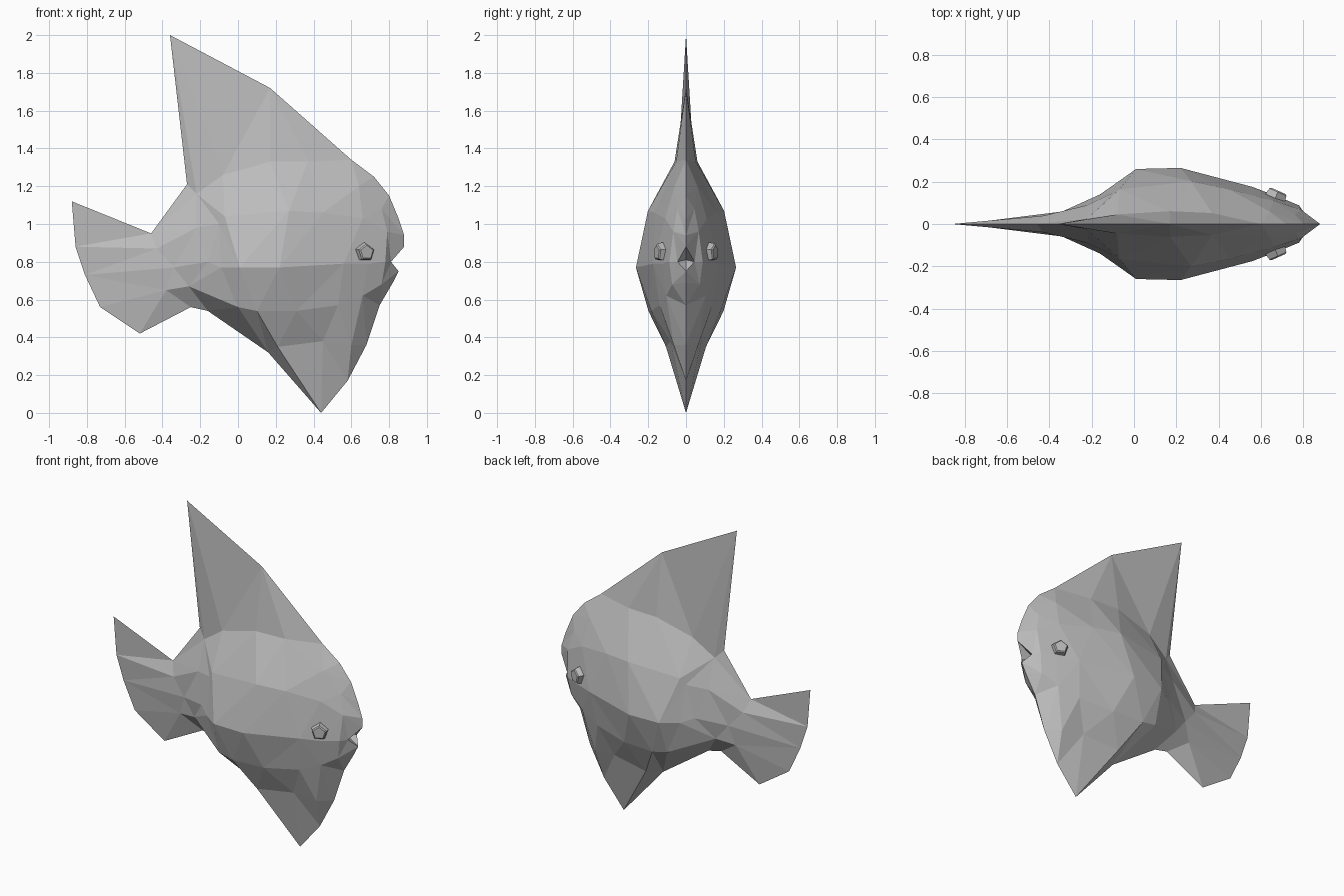
import bpy
import bmesh
from mathutils import Vector

default_cube = bpy.data.objects.get("Cube")
if default_cube:
    bpy.data.objects.remove(default_cube, do_unlink=True)

# One plain grey covers the whole fish
grey = bpy.data.materials.new("plain_grey")
grey.use_nodes = True
colour = (0.5, 0.5, 0.5, 1.0)
grey.diffuse_color = colour
shader = next(n for n in grey.node_tree.nodes if n.type == "BSDF_PRINCIPLED")
shader.inputs["Base Color"].default_value = colour


def finish(bm, name):
    """Turn a bmesh into a flat shaded object."""
    bmesh.ops.recalc_face_normals(bm, faces=bm.faces[:])
    mesh = bpy.data.meshes.new(name)
    bm.to_mesh(mesh)
    bm.free()
    mesh.materials.append(grey)
    obj = bpy.data.objects.new(name, mesh)
    bpy.context.collection.objects.link(obj)
    return obj


# Lengthwise edge lines (x, z, optional half width), tail to nose, crest to keel
fin_tip = (-.36, 2)
crest = [(-.88, 1.12), (-.46, .95), (-.27, 1.21), fin_tip, fin_tip,
         (.17, 1.72), (.6, 1.34), (.72, 1.25), (.8, 1.15), (.85, 1.03)]
fin_base = [crest[0], crest[1], (-.22, 1.16), (-.22, 1.16), (-.08, 1.26),
            (.17, 1.33), (.37, 1.33), (.64, 1.2, .06), (.76, 1.08, .045), (.88, .94)]
shoulder = [(-.86, .88), (-.43, .87), (-.22, .98), (-.1, 1), (-.07, 1.04),
            (.27, 1.07), (.45, 1.06), (.66, 1.03), (.79, .96), (.88, .88)]
flank = [(-.81, .73), (-.34, .77), (-.16, .8), (-.09, .77), (.01, .77),
         (.22, .77), (.56, .79), (.69, .79), (.78, .8), (.81, .8, .045)]
belly = [(-.73, .56), (-.38, .65), (-.26, .67), (0, .56), (.1, .54),
         (.31, .54), (.53, .57), (.66, .62), (.76, .68), (.85, .75)]
keel_side = [(-.52, .42), (-.25, .56), (-.16, .54), (.16, .32), (.21, .35),
             (.45, .38), (.6, .36), (.68, .36), (.75, .57), (.82, .69)]
keel = keel_side[:4] + [(.44, 0), (.44, 0), (.58, .17)] + keel_side[7:9] + [(.79, .64)]
lines = [crest, fin_base, shoulder, flank, belly, keel_side, keel]

# The last station repeats the lips and pushes the mouth inwards
for line in lines:
    line.append((.76, .81) if line is flank else line[-1])
stations = list(zip(*lines))

# Half width along the length, and the share of it that each line takes
widths = [(-.73, 0), (-.46, .045), (-.33, .06), (-.16, .14), (.01, .26),
          (.22, .265), (.58, .17), (.8, .08), (.88, 0)]
shares = [0, .23, .8, 1, .76, .4, 0]


def half_width(x):
    for (xa, wa), (xb, wb) in zip(widths, widths[1:]):
        if xa <= x <= xb:
            return wa + (wb - wa) * (x - xa) / (xb - xa)
    return 0


def surface_point(station, row, side):
    ring = stations[station]
    point = ring[row]
    on_seam = point in (ring[0], ring[-1]) or station in (0, len(stations) - 2, len(stations) - 1)
    if len(point) > 2:
        y = point[2]
    else:
        y = 0 if on_seam else shares[row] * half_width(point[0])
    return (point[0], side * y + 0.0, point[1])


# Body with fins and tail, lofted on both sides of a shared centre seam
bm = bmesh.new()
shared = {}
for side in (-1, 1):
    for s in range(len(stations) - 1):
        for r in range(len(lines) - 1):
            corners = [(s, r), (s + 1, r), (s + 1, r + 1), (s, r + 1)]
            loop = []
            for station, row in corners:
                co = surface_point(station, row, side)
                if co not in shared:
                    shared[co] = bm.verts.new(co)
                if shared[co] not in loop:
                    loop.append(shared[co])
            if len(loop) > 2 and not bm.faces.get(loop):
                bm.faces.new(loop)
bmesh.ops.triangulate(bm, faces=bm.faces[:], quad_method="BEAUTY")
finish(bm, "fish_body")

# Five sided eyes with a raised, bevelled centre
for name, side in (("right_side_eye", -1), ("left_side_eye", 1)):
    bm = bmesh.new()
    bmesh.ops.create_cone(bm, cap_ends=True, segments=5,
                          radius1=.057, radius2=.046, depth=.05)
    front = max(bm.faces, key=lambda f: f.calc_center_median().z)
    bmesh.ops.inset_region(bm, faces=[front], thickness=.008, depth=.006)
    eye = finish(bm, name)
    eye.location = (.67, side * .128, .85)
    outward = Vector((.4, side * .9, 0))
    eye.rotation_euler = outward.to_track_quat("Z", "Y").to_euler()
